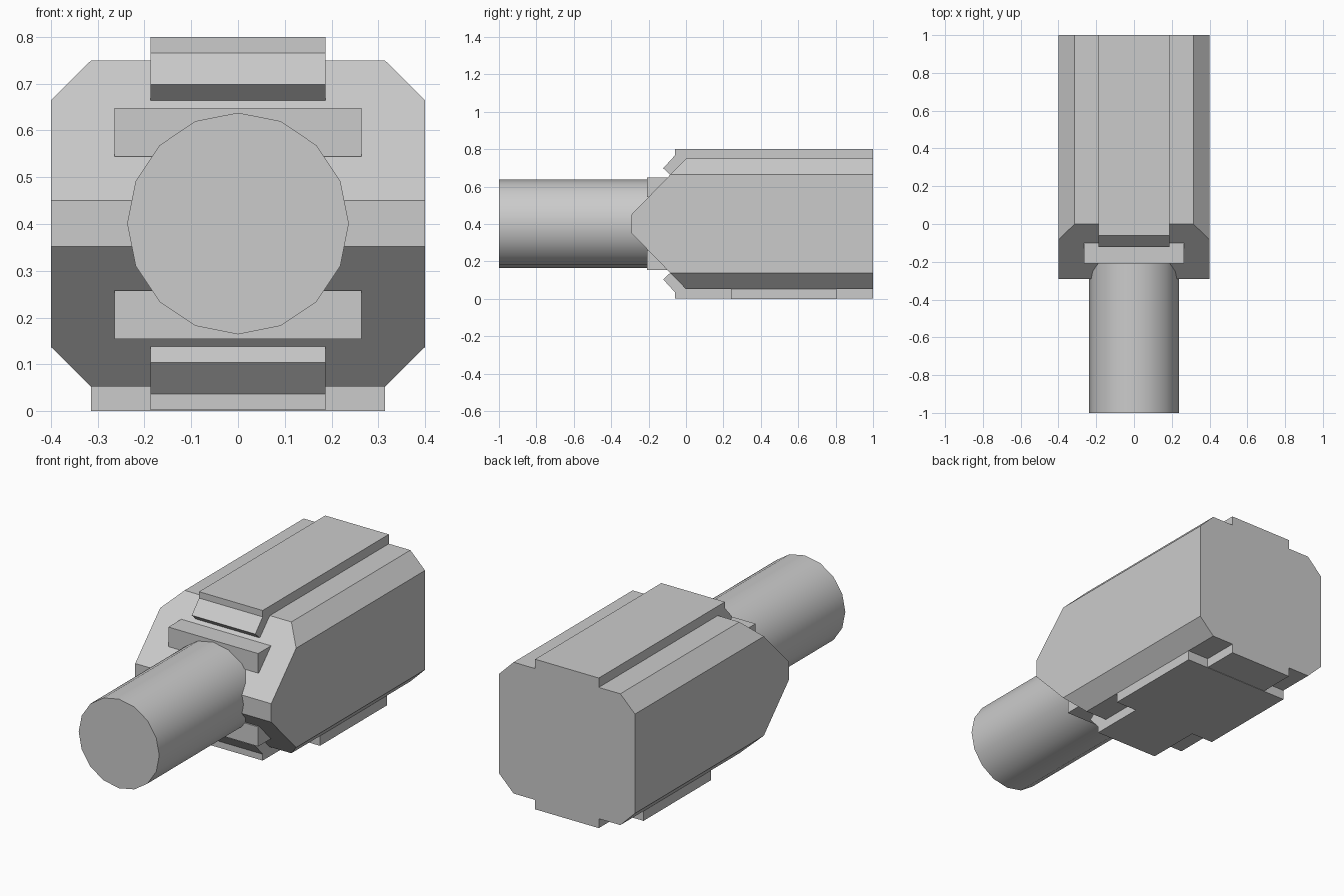
import bpy, bmesh
from mathutils import Vector, Matrix

if "Cube" in bpy.data.objects:
    bpy.data.objects.remove(bpy.data.objects["Cube"])

MID = 0.401  # height of the centre line; parts are modelled relative to it


def add_object(name, bm, mirror=False):
    bmesh.ops.recalc_face_normals(bm, faces=bm.faces)
    mesh = bpy.data.meshes.new(name)
    bm.to_mesh(mesh)
    bm.free()
    obj = bpy.data.objects.new(name, mesh)
    bpy.context.collection.objects.link(obj)
    obj.location.z = MID
    if mirror:
        mod = obj.modifiers.new("Mirror", 'MIRROR')
        mod.use_axis = (False, False, True)
        mod.use_mirror_merge = False
    return obj


def prism(points, offset):
    bm = bmesh.new()
    face = bm.faces.new([bm.verts.new(p) for p in points])
    ext = bmesh.ops.extrude_face_region(bm, geom=[face])
    verts = [v for v in ext["geom"] if isinstance(v, bmesh.types.BMVert)]
    bmesh.ops.translate(bm, verts=verts, vec=offset)
    return bm


def box(x, y0, y1, z0, z1):
    return prism([(-x, y0, z0), (x, y0, z0), (x, y0, z1), (-x, y0, z1)], (0, y1 - y0, 0))


# Octagonal body, cut to a blunt wedge at the front
quarter = [(0.4, 0.264), (0.314, 0.349)]
half = quarter + [(-x, z) for x, z in reversed(quarter)]
octagon = half + [(-x, -z) for x, z in half]
bm = prism([(x, -0.292, z) for x, z in octagon], (0, 1.292, 0))
for side in (1, -1):
    cut = bmesh.ops.bisect_plane(
        bm, geom=bm.verts[:] + bm.edges[:] + bm.faces[:],
        plane_co=(0, 0, side * 0.349), plane_no=Vector((0, -0.3, side * 0.292)),
        clear_outer=True)
    edges = [e for e in cut["geom_cut"] if isinstance(e, bmesh.types.BMEdge)]
    bmesh.ops.edgeloop_fill(bm, edges=edges)
add_object("body", bm)

# Top and bottom rails with a beaked front end
rail = [(1, 0.349), (1, 0.399), (-0.06, 0.399), (-0.06, 0.365),
        (-0.122, 0.297), (-0.085, 0.263), (0.01, 0.34)]
add_object("rails", prism([(-0.187, y, z) for y, z in rail], (0.374, 0, 0)), mirror=True)

# Cross bars on the wedge above and below the shaft
add_object("cross_bars", box(0.264, -0.208, -0.06, 0.143, 0.247), mirror=True)

# Wide plate under the middle of the body
add_object("bottom_plate", box(0.314, 0.24, 0.805, -0.401, -0.349))

# Round front shaft
bm = bmesh.new()
bmesh.ops.create_cone(bm, cap_ends=True, segments=16, radius1=0.237, radius2=0.237, depth=1.0,
                      matrix=Matrix.Translation((0, -0.5, 0)) @ Matrix.Rotation(1.5707963, 4, 'X'))
shaft = add_object("shaft", bm)
bpy.context.view_layer.objects.active = shaft
shaft.select_set(True)
bpy.ops.object.shade_smooth_by_angle()
